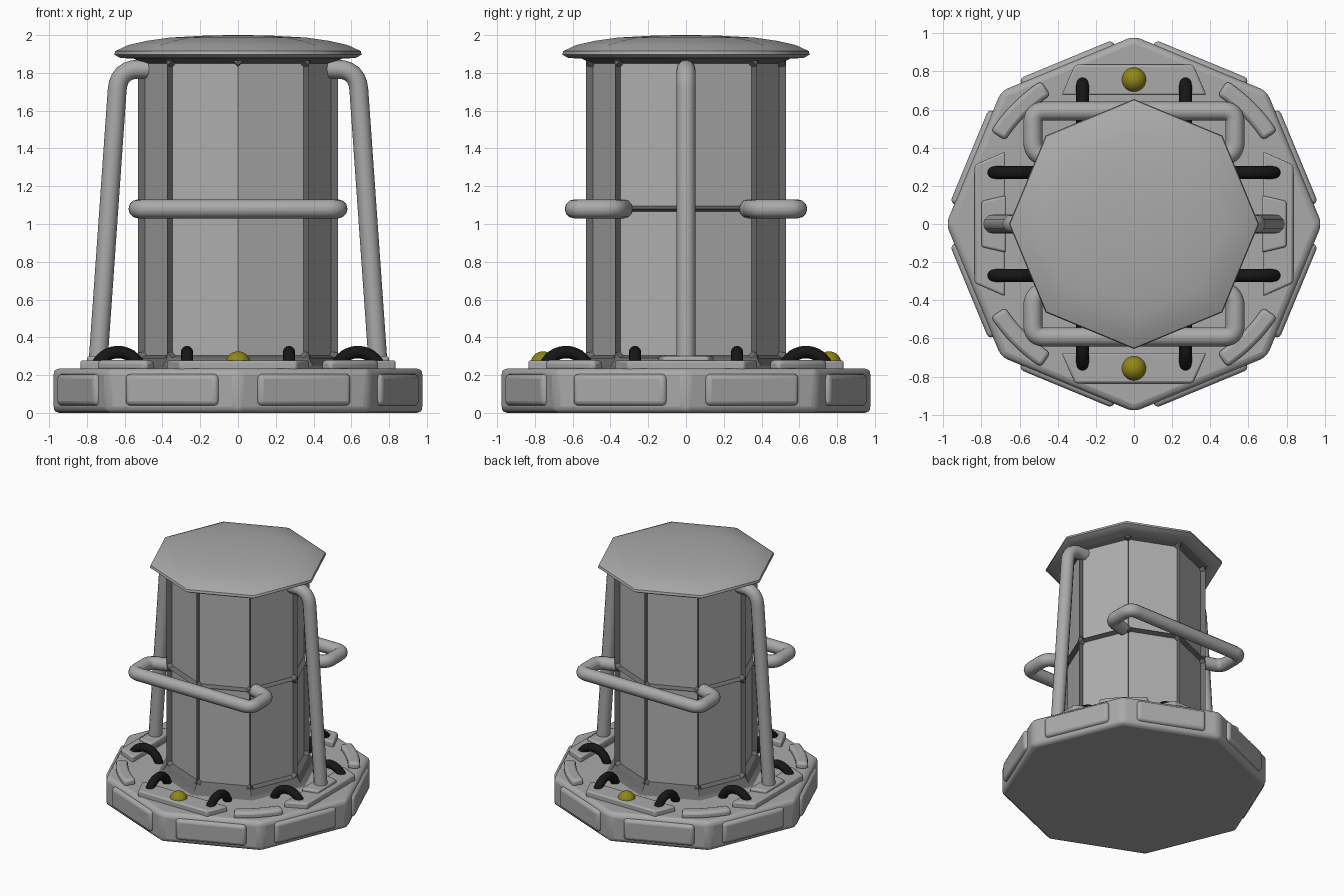
import bpy, bmesh, math
from mathutils import Vector, Matrix

if "Cube" in bpy.data.objects:
    bpy.data.objects.remove(bpy.data.objects["Cube"])

def material(name, rgb):
    m = bpy.data.materials.new(name)
    m.diffuse_color = (*rgb, 1)
    m.use_nodes = True
    m.node_tree.nodes["Principled BSDF"].inputs["Base Color"].default_value = m.diffuse_color
    return m

LIGHT = material("light_grey", (0.40, 0.40, 0.40))
FRAME = material("dark_grey", (0.145, 0.145, 0.145))
PANEL = material("panel_grey", (0.43, 0.43, 0.43))
BLACK = material("black", (0.008, 0.008, 0.008))
YELLOW = material("olive_yellow", (0.28, 0.24, 0.008))

def finish(bm, name, mats, bevel=0.0, segs=3, angle=35):
    bmesh.ops.recalc_face_normals(bm, faces=bm.faces)
    me = bpy.data.meshes.new(name)
    bm.to_mesh(me)
    bm.free()
    ob = bpy.data.objects.new(name, me)
    bpy.context.collection.objects.link(ob)
    for m in mats:
        me.materials.append(m)
    if bevel:
        b = ob.modifiers.new("bevel", 'BEVEL')
        b.width, b.segments = bevel, segs
        b.limit_method, b.angle_limit = 'ANGLE', math.radians(25)
    smooth(ob, angle)
    return ob

def smooth(ob, angle):
    bpy.ops.object.select_all(action='DESELECT')
    bpy.context.view_layer.objects.active = ob
    ob.select_set(True)
    bpy.ops.object.shade_smooth_by_angle(angle=math.radians(angle))

def octagon_lathe(profile):
    """Stack of octagon rings (corners on the axes) with capped ends."""
    bm = bmesh.new()
    rings = [[bm.verts.new((r * math.cos(k * math.pi / 4), r * math.sin(k * math.pi / 4), z))
              for k in range(8)] for r, z in profile]
    rows = [[bm.faces.new((a[k], a[(k + 1) % 8], b[(k + 1) % 8], b[k])) for k in range(8)]
            for a, b in zip(rings, rings[1:])]
    bm.faces.new(rings[0][::-1])
    bm.faces.new(rings[-1])
    return bm, rows

def plate(name, outline, z0, z1, turn, bevel=0.012):
    """Flat plate extruded from an outline and turned about z."""
    bm = bmesh.new()
    rot = Matrix.Rotation(turn, 3, 'Z')
    lo = [bm.verts.new(rot @ Vector((x, y, z0))) for x, y in outline]
    hi = [bm.verts.new(rot @ Vector((x, y, z1))) for x, y in outline]
    n = len(outline)
    for k in range(n):
        bm.faces.new((lo[k], lo[(k + 1) % n], hi[(k + 1) % n], hi[k]))
    bm.faces.new(lo[::-1])
    bm.faces.new(hi)
    return finish(bm, name, [LIGHT], bevel, 2)

def rounded(points, radius):
    """Replace inner corners of a path with short arcs."""
    pts = [Vector(p) for p in points]
    out = [pts[0]]
    for a, b, c in zip(pts, pts[1:], pts[2:]):
        p = b + (a - b).normalized() * radius
        q = b + (c - b).normalized() * radius
        for i in range(7):
            t = i / 6
            out.append(p * (1 - t) ** 2 + b * 2 * t * (1 - t) + q * t * t)
    return out + [pts[-1]]

def tube(name, points, radius, mat):
    cu = bpy.data.curves.new(name, 'CURVE')
    cu.dimensions = '3D'
    cu.bevel_depth, cu.bevel_resolution, cu.use_fill_caps = radius, 4, True
    sp = cu.splines.new('POLY')
    sp.points.add(len(points) - 1)
    for s, p in zip(sp.points, points):
        s.co = (*p, 1)
    cu.materials.append(mat)
    ob = bpy.data.objects.new(name, cu)
    bpy.context.collection.objects.link(ob)
    bpy.ops.object.select_all(action='DESELECT')
    bpy.context.view_layer.objects.active = ob
    ob.select_set(True)
    bpy.ops.object.convert(target='MESH')
    smooth(bpy.context.view_layer.objects.active, 50)

# Octagonal base
bm, _ = octagon_lathe([(0.985, 0), (0.985, 0.235)])
finish(bm, "base", [LIGHT], 0.035, 3)

# Rounded pads on the eight base sides
for k in range(8):
    bm = bmesh.new()
    bmesh.ops.create_cube(bm, size=1)
    rot = Matrix.Rotation((k + 0.5) * math.pi / 4, 4, 'Z')
    bm.transform(rot @ Matrix.Translation((0.897, 0, 0.122)) @ Matrix.Diagonal((0.075, 0.53, 0.168, 1)))
    finish(bm, "side_pad", [LIGHT], 0.026, 3)

# Lantern body: frame with recessed panels in two rows
bm, rows = octagon_lathe([(0.63, 0.22), (0.56, 0.25), (0.53, 0.29), (0.53, 1.08),
                          (0.53, 1.865), (0.60, 1.90)])
faces = rows[2] + rows[3]
bmesh.ops.inset_individual(bm, faces=faces, thickness=0.043, use_even_offset=True)
for f in faces:
    f.material_index = 1
corners = list({v for f in faces for v in f.verts})
bmesh.ops.bevel(bm, geom=corners, offset=0.028, segments=1, profile=0.5,
                affect='VERTICES', material=0)
faces = [f for f in bm.faces if f.material_index == 1]
walls = bmesh.ops.inset_individual(bm, faces=faces, thickness=0.014, depth=-0.035,
                                   use_even_offset=True)["faces"]
for f in walls:
    f.material_index = 0
for f in faces:
    f.material_index = 1
finish(bm, "lantern_body", [FRAME, PANEL], 0, 1, 20)

# Domed octagonal cap
bm, _ = octagon_lathe([(0.56, 1.875), (0.625, 1.88), (0.655, 1.897), (0.65, 1.915), (0.58, 1.948),
                       (0.48, 1.97), (0.36, 1.987), (0.18, 1.997), (0.05, 2.0)])
finish(bm, "cap", [LIGHT], 0, 1, 44)

# Plates, lugs and loops repeated on the four sides of the base
trapezoid = [(0.38, 0.675), (0.31, 0.835), (-0.31, 0.835), (-0.38, 0.675)]
foot = [(0.15, 0.67), (0.12, 0.80), (-0.12, 0.80), (-0.15, 0.67)]
arc = [math.radians(33 + 24 * i / 8) for i in range(9)]
corner = ([(0.895 * math.cos(a), 0.895 * math.sin(a)) for a in arc] +
          [(0.805 * math.cos(a), 0.805 * math.sin(a)) for a in reversed(arc)])
for q in range(4):
    turn = q * math.pi / 2
    rot = Matrix.Rotation(turn, 3, 'Z')
    plate("top_plate", trapezoid, 0.22, 0.278, turn)
    plate("corner_plate", corner, 0.22, 0.28, turn, 0.02)
    for x in (-0.27, 0.27):
        loop = [rot @ Vector((x, 0.635 + 0.122 * math.cos(math.pi * i / 16),
                              0.2 + 0.122 * math.sin(math.pi * i / 16))) for i in range(17)]
        tube("cable_loop", loop, 0.033, BLACK)
    if q % 2:
        plate("post_foot", foot, 0.25, 0.30, turn)

for s in (-1, 1):
    # Yellow lamps front and back
    bm = bmesh.new()
    bmesh.ops.create_uvsphere(bm, u_segments=24, v_segments=14, radius=0.066)
    bm.transform(Matrix.Translation((0, s * 0.757, 0.26)))
    finish(bm, "lamp", [YELLOW], 0, 1, 60)
    # Leaning side posts
    post = [(s * 0.742, 0, 0.25), (s * 0.632, 0, 1.82), (s * 0.46, 0, 1.82)]
    tube("side_post", rounded(post, 0.11), 0.05, LIGHT)
    # Guard rails front and back
    rail = [(-0.38, s * 0.33, 1.08), (-0.53, s * 0.37, 1.08), (-0.53, s * 0.592, 1.08),
            (0.53, s * 0.592, 1.08), (0.53, s * 0.37, 1.08), (0.38, s * 0.33, 1.08)]
    tube("guard_rail", rounded(rail, 0.06), 0.05, LIGHT)
